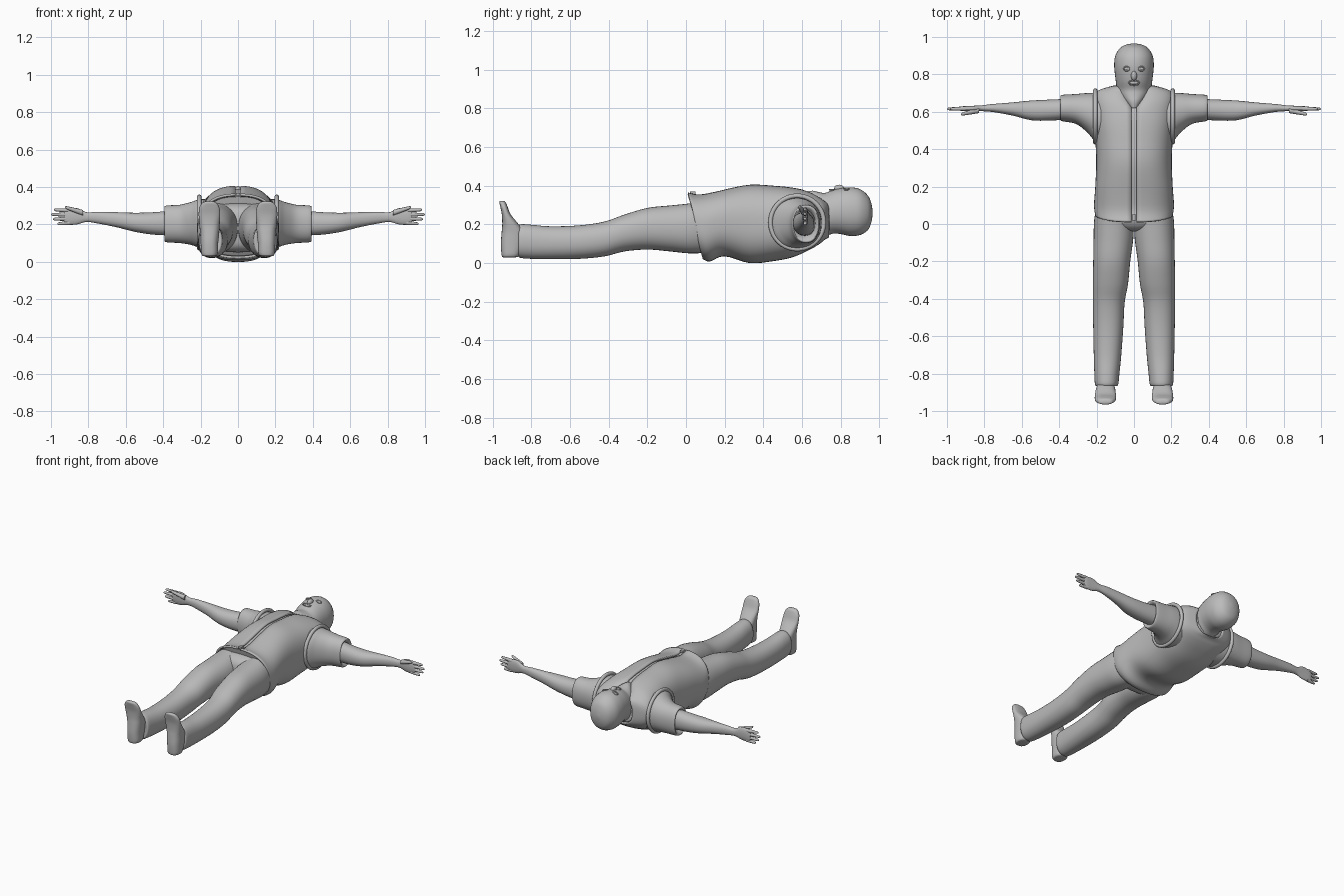
import bpy, bmesh, math

old = bpy.data.objects.get("Cube")
if old:
    bpy.data.objects.remove(old, do_unlink=True)

grey = bpy.data.materials.new("cloth_grey")
grey.use_nodes = True
colour = (0.5, 0.5, 0.5, 1)
grey.diffuse_color = colour
grey.node_tree.nodes["Principled BSDF"].inputs["Base Color"].default_value = colour

parts = []
SIDES = (("left", 1), ("right", -1))


def finish(obj, name):
    obj.name = name
    obj.data.materials.clear()
    obj.data.materials.append(grey)
    parts.append(obj)
    return obj


def resample(rings, steps):
    """Smooth curve through every ring."""
    out = []
    for i in range(len(rings) - 1):
        p0, p1 = rings[max(i - 1, 0)], rings[i]
        p2, p3 = rings[i + 1], rings[min(i + 2, len(rings) - 1)]
        for s in range(steps):
            t = s / steps
            out.append([b + t * (c - a) / 2
                        + t * t * (2 * a - 5 * b + 4 * c - d) / 2
                        + t ** 3 * (3 * b - a - 3 * c + d) / 2
                        for a, b, c, d in zip(p0, p1, p2, p3)])
    return out + [rings[-1]]


def loft(name, axis, rings, side=1, power=2.2, n=36, steps=4, inset=0, gap=0, warp=None):
    """Skin rounded rings given as (position, low, high, low, high)."""
    bm = bmesh.new()
    loops = []
    for t, a0, a1, b0, b1 in resample(rings, steps):
        ra, rb = (a1 - a0) / 2 - inset, (b1 - b0) / 2 - inset
        loop = []
        for k in range(n + (1 if gap else 0)):
            ang = math.pi / 2 + gap + k * (2 * math.pi - 2 * gap) / n
            c, s = math.cos(ang), math.sin(ang)
            a = (a0 + a1) / 2 + ra * math.copysign(abs(c) ** (2 / power), c)
            b = (b0 + b1) / 2 + rb * math.copysign(abs(s) ** (2 / power), s)
            pos = warp(t, a, s) if warp else t
            x, y, z = {"x": (pos, a, b), "y": (a, pos, b), "z": (a, b, pos)}[axis]
            loop.append(bm.verts.new((x * side, y, z)))
        loops.append(loop)
    for lo, hi in zip(loops, loops[1:]):
        count = len(lo)
        for k in range(count - 1 if gap else count):
            j = (k + 1) % count
            bm.faces.new((lo[k], lo[j], hi[j], hi[k]))
    if not gap:
        bm.faces.new(loops[0])
        bm.faces.new(loops[-1])
    bmesh.ops.recalc_face_normals(bm, faces=bm.faces)
    mesh = bpy.data.meshes.new(name)
    bm.to_mesh(mesh)
    bm.free()
    obj = bpy.data.objects.new(name, mesh)
    bpy.context.collection.objects.link(obj)
    return finish(obj, name)


def symmetric(rows):
    return [(y, -w, w, z0, z1) for y, w, z0, z1 in rows]


def finger(name, side, start, end, r0, r1):
    rows = []
    for f, k in ((0, 1), (0.4, 1), (0.85, 0.9), (0.97, 0.6), (1, 0.15)):
        x, y, z = (p + (q - p) * f for p, q in zip(start, end))
        r = (r0 + (r1 - r0) * f) * k
        rows.append((x, y - r, y + r, z - r, z + r))
    loft(name, "x", rows, side, 2, 12, 3)


def ball(name, loc, size):
    bpy.ops.mesh.primitive_uv_sphere_add(segments=24, ring_count=12, location=loc)
    obj = finish(bpy.context.object, name)
    obj.scale = size
    return obj


def rim(name, loc, major, minor, rot=(0, 0, 0), scale=(1, 1, 1)):
    bpy.ops.mesh.primitive_torus_add(location=loc, rotation=rot, major_radius=major,
                                     minor_radius=minor, major_segments=40, minor_segments=10)
    obj = finish(bpy.context.object, name)
    obj.scale = scale
    return obj


# Vest, open down the front, over a shirt
torso = symmetric([
    (.05, .207, .02, .365), (.10, .214, .008, .355), (.20, .207, .035, .38),
    (.33, .202, .0, .405), (.45, .207, .01, .40), (.55, .217, .03, .39),
    (.64, .22, .07, .37), (.69, .212, .10, .345), (.715, .18, .12, .33),
    (.735, .11, .13, .325)])


def vest_line(t, x, s):
    hem = .04 * s * max(0, 1 - (t - .05) / .12)
    neck = .09 * math.exp(-(x / .05) ** 2) * max(0, s) * max(0, (t - .6) / .135)
    return t - hem - neck


vest = loft("vest", "y", torso, power=2.5, n=64, inset=.006, gap=.035, warp=vest_line)
shell = vest.modifiers.new("thickness", "SOLIDIFY")
shell.thickness, shell.offset = .012, 0
loft("shirt", "y", torso, power=2.5, inset=.017, n=48,
     warp=lambda t, x, s: vest_line(t, x, s) + .015 * max(0, 1 - (t - .05) / .1))

# Zip pull at the hem
bpy.ops.mesh.primitive_cube_add(size=1, location=(0, .035, .362))
finish(bpy.context.object, "zip_pull").scale = (.022, .03, .014)

# Trousers seat
loft("trouser_seat", "y", symmetric([
    (.16, .19, .06, .33), (.05, .205, .05, .315), (.0, .19, .06, .30),
    (-.03, .09, .09, .27), (-.04, .03, .14, .22)]), power=2.4)

for label, side in SIDES:
    # Leg and foot
    loft(label + "_trouser_leg", "y", [
        (.14, .0, .19, .06, .33), (.03, .0, .212, .05, .31), (-.08, .004, .216, .06, .298),
        (-.20, .02, .218, .07, .285), (-.32, .032, .22, .06, .25), (-.42, .05, .22, .035, .215),
        (-.55, .057, .218, .022, .195), (-.70, .068, .215, .02, .19), (-.80, .078, .212, .022, .198),
        (-.86, .085, .208, .028, .20), (-.864, .1, .195, .045, .18)], side)
    loft(label + "_foot", "z", [
        (.03, .13, .18, -.945, -.88), (.04, .11, .195, -.953, -.86), (.10, .106, .2, -.957, -.84),
        (.16, .1, .203, -.953, -.84), (.20, .098, .207, -.95, -.865), (.25, .095, .21, -.952, -.905),
        (.29, .1, .207, -.96, -.922), (.315, .115, .19, -.965, -.933), (.322, .13, .175, -.96, -.945)],
        side, power=2.5)

    # Short sleeve and armhole edge
    loft(label + "_sleeve", "x", [
        (.12, .45, .69, .08, .33), (.20, .44, .70, .075, .335), (.25, .49, .70, .09, .32),
        (.31, .535, .695, .10, .305), (.385, .55, .69, .105, .30),
        (.39, .56, .68, .12, .285), (.37, .575, .665, .14, .27)], side)
    rim(label + "_armhole_edge", (side * .207, .575, .21), .138, .012, (0, math.pi / 2, 0))

    # Bare arm and hand
    loft(label + "_arm", "x", [
        (.34, .56, .67, .14, .275), (.45, .553, .665, .145, .265), (.55, .555, .66, .16, .262),
        (.65, .58, .65, .185, .265), (.75, .598, .642, .205, .267), (.81, .603, .635, .213, .265),
        (.86, .602, .632, .2, .287), (.91, .604, .63, .198, .284), (.93, .608, .626, .205, .277)], side)
    for i, tip in enumerate((.985, 1, .99, .965)):
        z = .274 - .022 * i
        finger(f"{label}_finger_{i + 1}", side, (.9, .617, z), (tip, .615, z + .004 - .003 * i), .012, .008)
    finger(label + "_thumb", side, (.83, .608, .262), (.925, .586, .292), .015, .009)

    # Eye in its mask hole
    ball(label + "_eye", (side * .04, .83, .376), (.014, .009, .009))
    rim(label + "_eye_hole_edge", (side * .04, .83, .383), .017, .004, (0, side * .25, 0), (1, .7, 1))

# Masked head with a cloth neck
loft("masked_head", "y", symmetric([
    (.62, .02, .3, .37), (.655, .05, .22, .374), (.69, .08, .16, .366), (.72, .092, .14, .363),
    (.76, .097, .152, .378), (.80, .102, .15, .387), (.85, .106, .14, .392), (.90, .1, .145, .382),
    (.94, .075, .17, .35), (.958, .045, .21, .31), (.965, .01, .25, .27)]), power=2.1)
ball("nose", (0, .792, .386), (.016, .026, .019))
ball("lips", (0, .755, .374), (.024, .009, .009))
rim("mouth_hole_edge", (0, .755, .378), .028, .004, scale=(1, .5, 1))

# Smooth shading with crisp edges
bpy.ops.object.select_all(action="DESELECT")
for obj in parts:
    obj.select_set(True)
bpy.context.view_layer.objects.active = parts[0]
bpy.ops.object.shade_smooth_by_angle(angle=math.radians(50))
